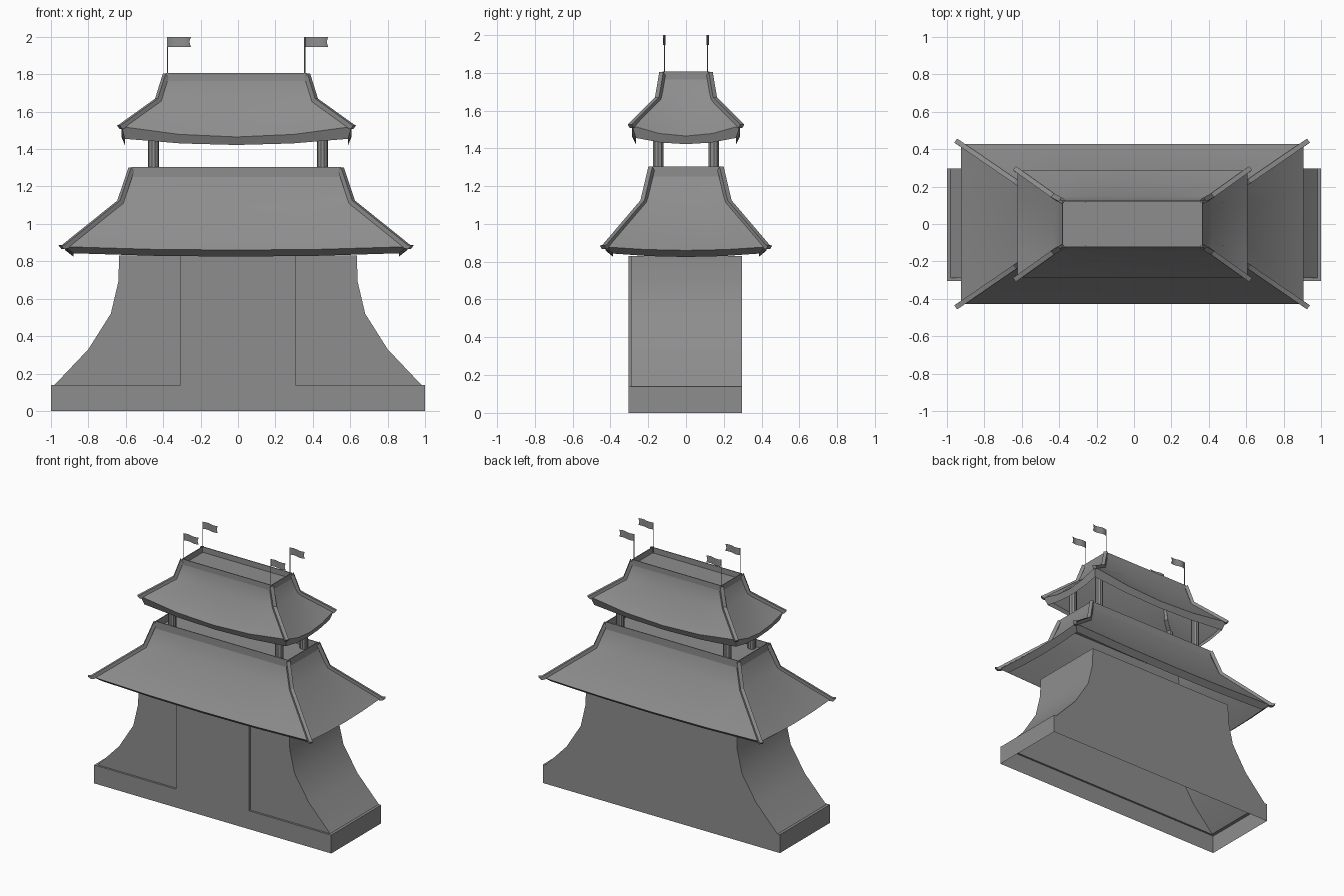
import bpy, bmesh, math
from mathutils import Vector

cube = bpy.data.objects.get("Cube")
if cube:
    bpy.data.objects.remove(cube, do_unlink=True)

stone = bpy.data.materials.new("grey_stone")
stone.use_nodes = True
COLOUR = (0.27, 0.27, 0.27, 1)
stone.diffuse_color = COLOUR
stone.node_tree.nodes["Principled BSDF"].inputs["Base Color"].default_value = COLOUR


def make(name, verts, faces, angle=30):
    mesh = bpy.data.meshes.new(name)
    mesh.from_pydata([tuple(v) for v in verts], [], faces)
    bm = bmesh.new()
    bm.from_mesh(mesh)
    bmesh.ops.recalc_face_normals(bm, faces=bm.faces)
    bm.to_mesh(mesh)
    bm.free()
    mesh.materials.append(stone)
    ob = bpy.data.objects.new(name, mesh)
    bpy.context.collection.objects.link(ob)
    bpy.ops.object.select_all(action='DESELECT')
    ob.select_set(True)
    bpy.context.view_layer.objects.active = ob
    bpy.ops.object.shade_smooth_by_angle(angle=math.radians(angle))
    return ob


def loft(name, rings, cap=False, angle=30):
    """Join closed rings of equal length; optionally close the last one."""
    n = len(rings[0])
    verts = [v for ring in rings for v in ring]
    faces = [(k*n + i, k*n + (i+1) % n, (k+1)*n + (i+1) % n, (k+1)*n + i)
             for k in range(len(rings)-1) for i in range(n)]
    if cap:
        faces.append(tuple(range(len(verts)-n, len(verts))))
    return make(name, verts, faces, angle)


def rect(hx, hy, z, sag=0, segs=1, cx=0, cy=0):
    """Rectangle whose edges dip by sag halfway between the corners."""
    corners = [(-hx, -hy), (hx, -hy), (hx, hy), (-hx, hy)]
    pts = []
    for i, a in enumerate(corners):
        b = corners[(i+1) % 4]
        for s in range(segs):
            t = s/segs
            pts.append((cx + a[0] + (b[0]-a[0])*t, cy + a[1] + (b[1]-a[1])*t,
                        z - sag*4*t*(1-t)))
    return pts


# Plinth: open underneath, with a ledge on top
BACK, FRONT, RECESS = 0.297, -0.305, -0.29
MID = (BACK + FRONT)/2
DEPTH = (BACK - FRONT)/2
loft("plinth", [rect(1, DEPTH, 0, cy=MID), rect(1, DEPTH, 0.14, cy=MID),
                rect(0.975, DEPTH - 0.015, 0.14, cy=MID)])

# Flared gate body: side profile swept through the depth
flare = [(0.98, 0.14), (0.80, 0.33), (0.68, 0.52), (0.64, 0.69), (0.635, 0.83)]
outline = flare + [(-x, z) for x, z in reversed(flare)]
n = len(outline)
verts = [(x, y, z) for y in (RECESS, BACK) for x, z in outline]
faces = [tuple(range(n)), tuple(range(n, 2*n))]
faces += [(i, i+1, n+i+1, n+i) for i in range(n-1)]
make("gate_body", verts, faces)

# Raised centre panel on the front
P = 0.308
make("front_panel",
     [(x, y, z) for y in (FRONT, RECESS) for x, z in ((-P, 0.14), (P, 0.14), (P, 0.83), (-P, 0.83))],
     [(0, 1, 2, 3), (1, 5, 6, 2), (0, 3, 7, 4), (3, 2, 6, 7)])


def roof(name, cx, top, mid, eave, lip, sag, lip_sag, rim, ridge):
    segs = 4
    # Curved slopes
    loft(name + "_slopes", [rect(*eave, sag, segs, cx), rect(*mid, 0, segs, cx),
                            rect(*top, 0, segs, cx)], angle=50)
    # Eave lip, hanging down and inward
    loft(name + "_eave_lip", [rect(*eave, sag, segs, cx), rect(*lip, lip_sag, segs, cx)])
    # Parapet with a sunken deck
    hx, hy, z = top
    w = 0.006
    loft(name + "_parapet", [rect(hx, hy, z, cx=cx), rect(hx, hy, z+rim, cx=cx),
                             rect(hx-w, hy-w, z+rim, cx=cx), rect(hx-w, hy-w, z, cx=cx)], cap=True)
    # Four corner ridges that follow the slopes
    path = [(hx, hy, z+rim-0.012), mid, eave, ridge]
    for sx, side_x in ((1, "left"), (-1, "right")):
        for sy, side_y in ((1, "back"), (-1, "front")):
            pts = [Vector((cx + sx*x, sy*y, h)) for x, y, h in path]
            run = pts[2] - pts[1]
            run.z = 0
            run.normalize()
            side = Vector((-run.y, run.x, 0))*0.013
            out = (run*0.7 + Vector((0, 0, 0.7)))*0.014
            rings = [[p+side+out, p-side+out, p-side-out, p+side-out] for p in pts]
            ob = loft(f"{name}_ridge_{side_y}_{side_x}", rings, cap=True)


roof("lower_roof", -0.01, (0.56, 0.183, 1.25), (0.62, 0.225, 1.115), (0.915, 0.427, 0.878),
     (0.87, 0.385, 0.843), 0.018, 0.018, 0.055, (0.935, 0.44, 0.876))
roof("upper_roof", -0.008, (0.378, 0.125, 1.765), (0.42, 0.148, 1.66), (0.615, 0.287, 1.52),
     (0.597, 0.265, 1.455), 0.055, 0.033, 0.042, (0.624, 0.292, 1.516))


def cylinder(name, x, y, r, z0, z1, sides):
    ring = [(x + r*math.cos(2*math.pi*i/sides), y + r*math.sin(2*math.pi*i/sides))
            for i in range(sides)]
    loft(name, [[(a, b, z) for a, b in ring] for z in (z0, z1)], cap=True)


# Pillars, flagpoles and flags at each corner
for sx, side_x in ((1, "left"), (-1, "right")):
    for sy, side_y in ((1, "back"), (-1, "front")):
        tag = f"{side_y}_{side_x}"
        cylinder("pillar_" + tag, sx*0.452, sy*0.147, 0.029, 1.25, 1.56, 10)
        px, py = sx*0.367 - 0.01, sy*0.115
        cylinder("flagpole_" + tag, px, py, 0.003, 1.765, 2.0, 6)
        cols = 8
        verts = []
        for i in range(cols + 1):
            t = i/cols
            y = py + 0.006*math.sin(t*2*math.pi)
            notch = 0.008 if i == cols else 0
            verts += [(px + 0.125*t, y, 1.947), (px + 0.125*t - notch, y, 1.973),
                      (px + 0.125*t, y, 2.0)]
        make("flag_" + tag, verts,
             [(3*i+k, 3*i+3+k, 3*i+4+k, 3*i+1+k) for i in range(cols) for k in (0, 1)])
